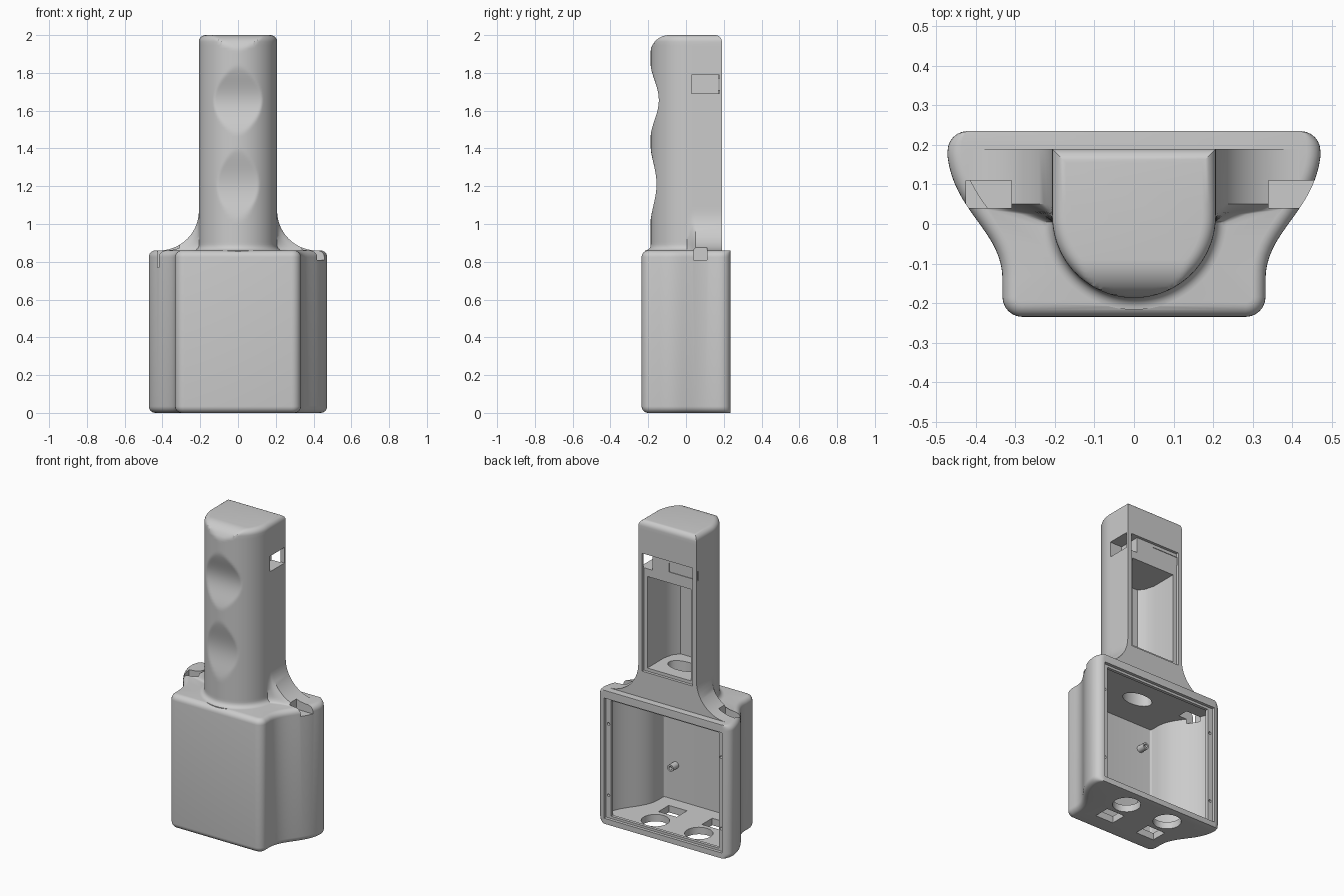
import bpy, bmesh, math
from mathutils import Vector
from mathutils.geometry import interpolate_bezier

if "Cube" in bpy.data.objects:
    bpy.data.objects.remove(bpy.data.objects["Cube"])

grey = bpy.data.materials.new("plain_grey")
grey.use_nodes = True
grey.diffuse_color = (0.6, 0.6, 0.6, 1)
grey.node_tree.nodes["Principled BSDF"].inputs["Base Color"].default_value = (0.6, 0.6, 0.6, 1)


def finish(name, bm):
    bmesh.ops.recalc_face_normals(bm, faces=bm.faces[:])
    mesh = bpy.data.meshes.new(name)
    bm.to_mesh(mesh)
    bm.free()
    mesh.materials.append(grey)
    ob = bpy.data.objects.new(name, mesh)
    bpy.context.collection.objects.link(ob)
    return ob


def loft(name, rings):
    bm = bmesh.new()
    loops = [[bm.verts.new(p) for p in ring] for ring in rings]
    n = len(loops[0])
    for low, high in zip(loops, loops[1:]):
        for i in range(n):
            j = (i + 1) % n
            bm.faces.new((low[i], low[j], high[j], high[i]))
    bm.faces.new(loops[0][::-1])
    bm.faces.new(loops[-1])
    return finish(name, bm)


def box(name, x0, x1, y0, y1, z0, z1):
    return loft(name, [[(x0, y0, z), (x1, y0, z), (x1, y1, z), (x0, y1, z)] for z in (z0, z1)])


def tube(name, centre, rx, ry, z0, z1, along_y=False):
    rings = []
    for t in (z0, z1):
        ring = []
        for i in range(40):
            a = math.tau * i / 40
            u, v = centre[0] + rx * math.cos(a), centre[1] + ry * math.sin(a)
            ring.append((u, t, v) if along_y else (u, v, t))
        rings.append(ring)
    return loft(name, rings)


def combine(target, other, operation):
    mod = target.modifiers.new("join", "BOOLEAN")
    mod.operation, mod.solver, mod.object = operation, "EXACT", other
    bpy.context.view_layer.objects.active = target
    bpy.ops.object.modifier_apply(modifier=mod.name)
    bpy.data.objects.remove(other)


def mirrored(half):
    return half + [(-x, y) for x, y in reversed(half)]


# Body outline, seen from above
def arc(cx, cy, r, start):
    return [(cx + r * math.cos(math.radians(start + 15 * i)),
             cy + r * math.sin(math.radians(start + 15 * i))) for i in range(7)]


side = interpolate_bezier(Vector((0.333, -0.14)).to_3d(), Vector((0.333, -0.02)).to_3d(),
                          Vector((0.455, 0.03)).to_3d(), Vector((0.472, 0.17)).to_3d(), 18)
outline = mirrored(arc(0.283, -0.185, 0.05, -90) + [(p.x, p.y) for p in side] + arc(0.422, 0.185, 0.05, 0))


def body_ring(z, inset, keep_back=True):
    ring = []
    n = len(outline)
    for i, (x, y) in enumerate(outline):
        a, b = outline[i - 1], outline[(i + 1) % n]
        t = Vector((b[0] - a[0], b[1] - a[1])).normalized()
        ny = 0 if keep_back and y > 0.19 else t.x
        ring.append((x - t.y * inset, y + ny * inset, z))
    return ring


# Body with rounded top and bottom edges
R = 0.035
steps = [math.radians(15 * i) for i in range(7)]
rings = [body_ring(R - R * math.cos(a), R - R * math.sin(a)) for a in steps]
rings += [body_ring(0.86 - R + R * math.sin(a), R - R * math.cos(a)) for a in steps]
housing = loft("scanner_housing", rings)


# Handle: round front with finger dents, flat back, flared foot
def front_limit(z):
    if z > 1.9:
        return -0.09 - math.sqrt(max(0, 0.01 - (z - 1.9) ** 2))
    for low, high, depth in ((0.98, 1.44, 0.034), (1.44, 1.87, 0.046)):
        if low < z < high:
            return -0.19 + depth * (1 - math.cos(math.tau * (z - low) / (high - low))) / 2
    return -0.19


def handle_ring(z, flare=0, inset=0, foot=0):
    w = 0.207 - inset
    half = []
    for i in range(33):
        a = math.pi / 2 * (i + 0.5) / 34
        r = w + foot
        y = max(0.02 - r * math.cos(a), front_limit(z) - foot)
        half.append((r * math.sin(a), y))
    half += [(w + foot + flare * 0.25, 0.025), (w + foot + flare * 0.6, 0.035),
             (w + flare, 0.05), (w + flare, 0.19 - inset)]
    return [(x, y, z) for x, y in mirrored(half)]


rings = [handle_ring(0.83, 0.21, 0, 0.03)]
for i in range(15):
    a = math.pi / 2 * i / 14
    z = 1.07 - 0.21 * math.cos(a)
    h = max(0, 0.89 - z)
    foot = 0.03 - math.sqrt(max(0, 0.0009 - h * h))
    rings.append(handle_ring(z, 0.21 - 0.21 * math.sin(a), 0, foot))
rings += [handle_ring(1.09 + 0.015 * i) for i in range(58)]
rings += [handle_ring(1.965 + 0.035 * math.sin(a), 0, 0.035 - 0.035 * math.cos(a)) for a in steps]
combine(housing, loft("handle", rings), "UNION")

# Hollow body, open at the back with a stepped rim
cutters = [
    loft("body_cavity", [body_ring(z, 0.04, False) for z in (0.045, 0.8)]),
    box("body_opening", -0.385, 0.385, 0.1, 0.3, 0.05, 0.795),
    box("rim_step", -0.42, 0.42, 0.215, 0.3, 0.035, 0.81),
]

# Hollow handle with a recessed window
nook = mirrored([(0.11, -0.1), (0.14, -0.06), (0.155, 0), (0.155, 0.3)])
cutters += [
    loft("handle_cavity", [[(x, y, z) for x, y in nook] for z in (1.05, 1.64)]),
    box("window_step", -0.18, 0.18, 0.172, 0.3, 1.03, 1.79),
    tube("cable_hole", (0, 0.03), 0.1, 0.06, 0.75, 1.1),
]

# Side slots on the handle and strap slots on the shoulders
cutters += [
    box("handle_slot", 0.12, 0.3, 0.03, 0.178, 1.69, 1.79),
    box("handle_slit", -0.3, 0, 0.168, 0.18, 1.71, 1.77),
    box("right_strap_slot", -0.425, -0.31, 0.04, 0.11, 0.77, 0.95),
    box("left_strap_slot", 0.34, 0.55, 0.04, 0.11, 0.81, 0.95),
]

# Openings in the floor and screw holes in the rim
for s in (-1, 1):
    cutters.append(tube("round_port", (s * 0.155 - 0.01, 0.105), 0.083, 0.083, -0.1, 0.1))
    x = s * 0.155 - 0.02
    cutters.append(box("square_port", x - 0.065, x + 0.065, -0.11, -0.005, -0.1, 0.1))
    for z in (0.18, 0.64):
        cutters.append(tube("screw_hole", (s * 0.402, z), 0.009, 0.009, 0.19, 0.3, True))

for cutter in cutters:
    combine(housing, cutter, "DIFFERENCE")

# Screw posts inside the body
parts = [housing]
for s, label in ((-1, "right"), (1, "left")):
    for z, level in ((0.27, "lower"), (0.64, "upper")):
        post = tube(f"{label}_{level}_post", (s * 0.21, z), 0.022, 0.022, -0.21, -0.14, True)
        combine(post, tube("post_hole", (s * 0.21, z), 0.011, 0.011, -0.17, -0.1, True), "DIFFERENCE")
        parts.append(post)

for ob in parts:
    bpy.ops.object.select_all(action="DESELECT")
    ob.select_set(True)
    bpy.context.view_layer.objects.active = ob
    bpy.ops.object.shade_smooth_by_angle(angle=math.radians(30))
